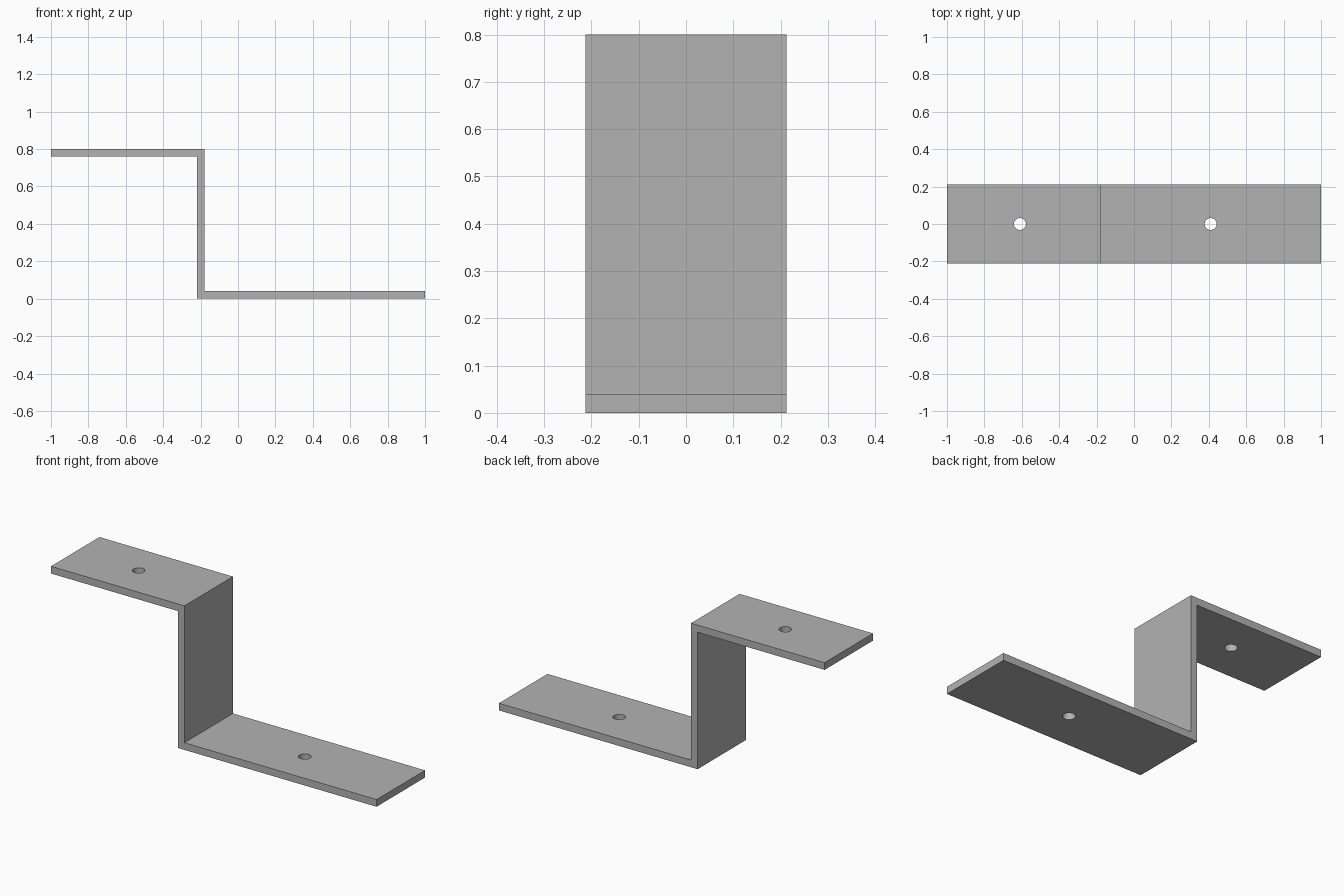
import bpy, bmesh, math
from mathutils import Vector

cube = bpy.data.objects.get("Cube")
if cube:
    bpy.data.objects.remove(cube, do_unlink=True)

HEIGHT, THICK, HALF_WIDTH = 0.8, 0.04, 0.2125
WEB_LEFT, WEB_RIGHT = -0.22, -0.18
HOLES = {"upper": (-0.61, HEIGHT - THICK / 2), "lower": (0.41, THICK / 2)}

# Plain grey metal
steel = bpy.data.materials.new("grey_steel")
steel.use_nodes = True
grey = (0.45, 0.45, 0.45, 1)
steel.diffuse_color = grey
steel.node_tree.nodes["Principled BSDF"].inputs["Base Color"].default_value = grey


def make_object(name, bm):
    bmesh.ops.recalc_face_normals(bm, faces=bm.faces)
    mesh = bpy.data.meshes.new(name)
    bm.to_mesh(mesh)
    bm.free()
    mesh.materials.append(steel)
    obj = bpy.data.objects.new(name, mesh)
    bpy.context.collection.objects.link(obj)
    return obj


# Stepped strip: side profile extruded across the width
profile = [(-1, HEIGHT), (-1, HEIGHT - THICK), (WEB_LEFT, HEIGHT - THICK),
           (WEB_LEFT, 0), (1, 0), (1, THICK),
           (WEB_RIGHT, THICK), (WEB_RIGHT, HEIGHT)]
bm = bmesh.new()
face = bm.faces.new([bm.verts.new((x, -HALF_WIDTH, z)) for x, z in profile])
ext = bmesh.ops.extrude_face_region(bm, geom=[face])
moved = [g for g in ext["geom"] if isinstance(g, bmesh.types.BMVert)]
bmesh.ops.translate(bm, verts=moved, vec=Vector((0, 2 * HALF_WIDTH, 0)))
bracket = make_object("step_bracket", bm)

# Screw holes through both flanges
cutters = []
for name, (x, z) in HOLES.items():
    bm = bmesh.new()
    bmesh.ops.create_cone(bm, cap_ends=True, segments=32, radius1=0.032,
                          radius2=0.032, depth=THICK * 3)
    cutter = make_object(name + "_hole_cutter", bm)
    cutter.location = (x, 0, z)
    cutter.hide_render = True
    cutters.append(cutter)
    cut = bracket.modifiers.new(name + "_hole", 'BOOLEAN')
    cut.operation = 'DIFFERENCE'
    cut.solver = 'EXACT'
    cut.object = cutter

# Apply the cuts, drop the cutters, smooth only the hole walls
bpy.ops.object.select_all(action='DESELECT')
bracket.select_set(True)
bpy.context.view_layer.objects.active = bracket
for modifier in list(bracket.modifiers):
    bpy.ops.object.modifier_apply(modifier=modifier.name)
for cutter in cutters:
    bpy.data.objects.remove(cutter, do_unlink=True)
bpy.ops.object.shade_smooth_by_angle(angle=math.radians(30))
